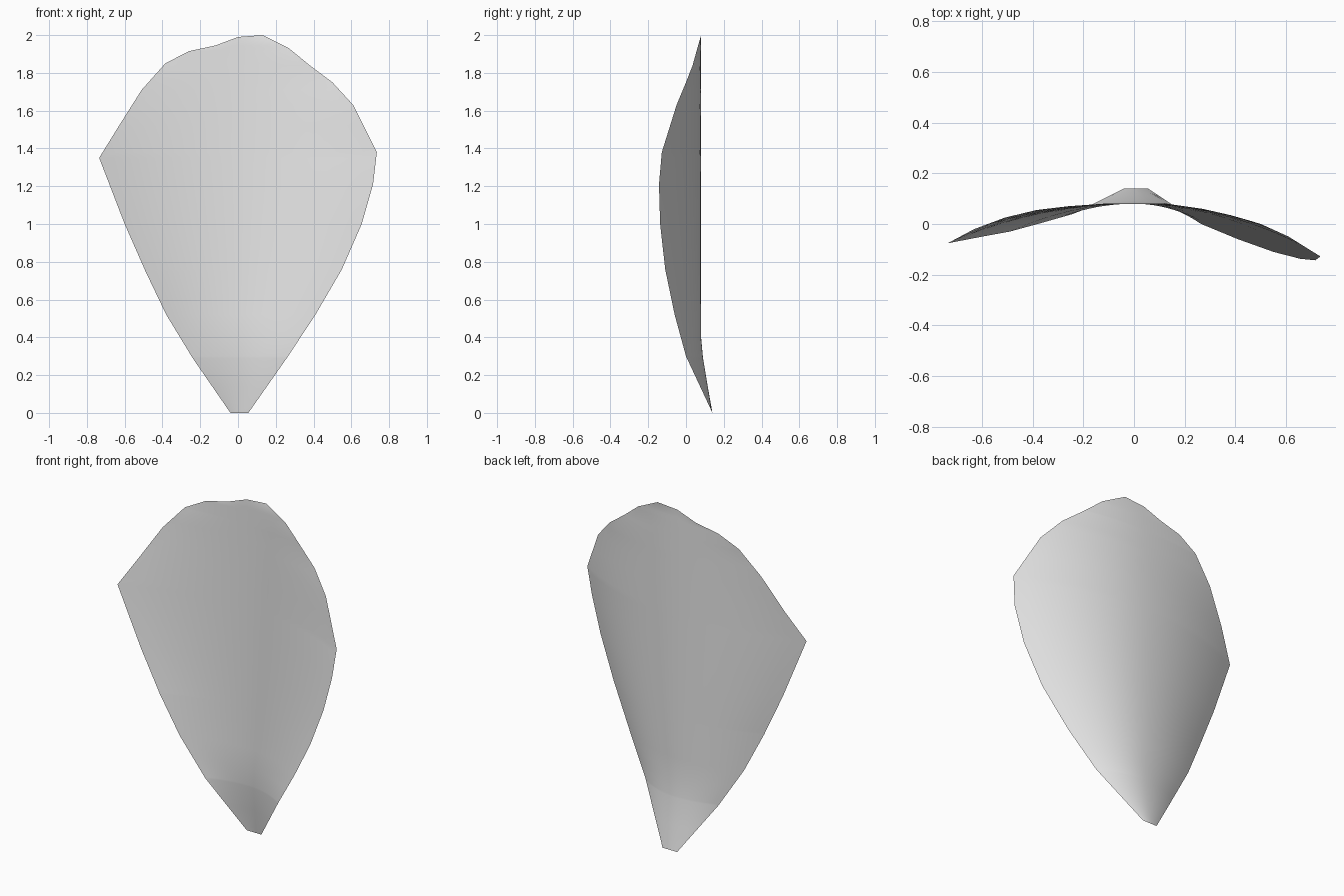
import bpy
import bmesh

default_cube = bpy.data.objects.get("Cube")
if default_cube:
    bpy.data.objects.remove(default_cube, do_unlink=True)

# Petal rims, each point as (x, y, z) from base to tip
TIP = (.13, .08, 2)
LEFT_RIM = [(-.04, .14, 0), (-.24, .04, .29), (-.38, 0, .52), (-.49, -.03, .75),
            (-.6, -.05, 1), (-.735, -.076, 1.35), (-.63, -.02, 1.52),
            (-.51, .025, 1.71), (-.385, .055, 1.85), (-.26, .07, 1.915),
            (-.12, .08, 1.945), (0, .08, 1.99), TIP]
RIGHT_RIM = [(.055, .14, 0), (.265, 0, .3), (.41, -.06, .52), (.55, -.11, .76),
             (.655, -.137, 1), (.715, -.143, 1.21), (.735, -.128, 1.38),
             (.61, -.05, 1.63), (.5, 0, 1.75), (.38, .035, 1.84),
             (.27, .06, 1.93), TIP]
SPINE = [(0, .14, 0), (0, .115, .14), (0, .09, .29), (0, .08, .4), (0, .08, 2)]
COLUMNS = 20


def point_at_height(rim, height):
    """Linear interpolation of x and y along a rim."""
    for low, high in zip(rim, rim[1:]):
        if height <= high[2]:
            blend = (height - low[2]) / (high[2] - low[2])
            return [a + (b - a) * blend for a, b in zip(low[:2], high[:2])]
    return rim[-1][:2]


def make_material(name, colour):
    material = bpy.data.materials.new(name)
    material.use_nodes = True
    material.diffuse_color = colour
    shader = next(n for n in material.node_tree.nodes if n.type == 'BSDF_PRINCIPLED')
    shader.inputs["Base Color"].default_value = colour
    return material


# Petal: one thin sheet, cupped forward from its spine towards both rims
bm = bmesh.new()
heights = sorted({p[2] for p in LEFT_RIM + RIGHT_RIM + SPINE} - {TIP[2]})
rows = []
for height in heights:
    left = point_at_height(LEFT_RIM, height)
    right = point_at_height(RIGHT_RIM, height)
    spine_y = point_at_height(SPINE, height)[1]
    row = []
    for column in range(COLUMNS + 1):
        x = left[0] + (right[0] - left[0]) * column / COLUMNS
        rim_x, rim_y = left if x < 0 else right
        y = spine_y + (rim_y - spine_y) * (x / rim_x) ** 2
        row.append(bm.verts.new((x, y, height)))
    rows.append(row)
for lower, upper in zip(rows, rows[1:]):
    for i in range(COLUMNS):
        bm.faces.new((lower[i], lower[i + 1], upper[i + 1], upper[i]))

# Close the sheet at the tip
tip = bm.verts.new(TIP)
for a, b in zip(rows[-1], rows[-1][1:]):
    bm.faces.new((a, b, tip))
for face in bm.faces:
    face.smooth = True

mesh = bpy.data.meshes.new("petal")
bm.to_mesh(mesh)
bm.free()
mesh.materials.append(make_material("pale grey", (.8, .8, .8, 1)))
petal = bpy.data.objects.new("petal", mesh)
bpy.context.collection.objects.link(petal)
